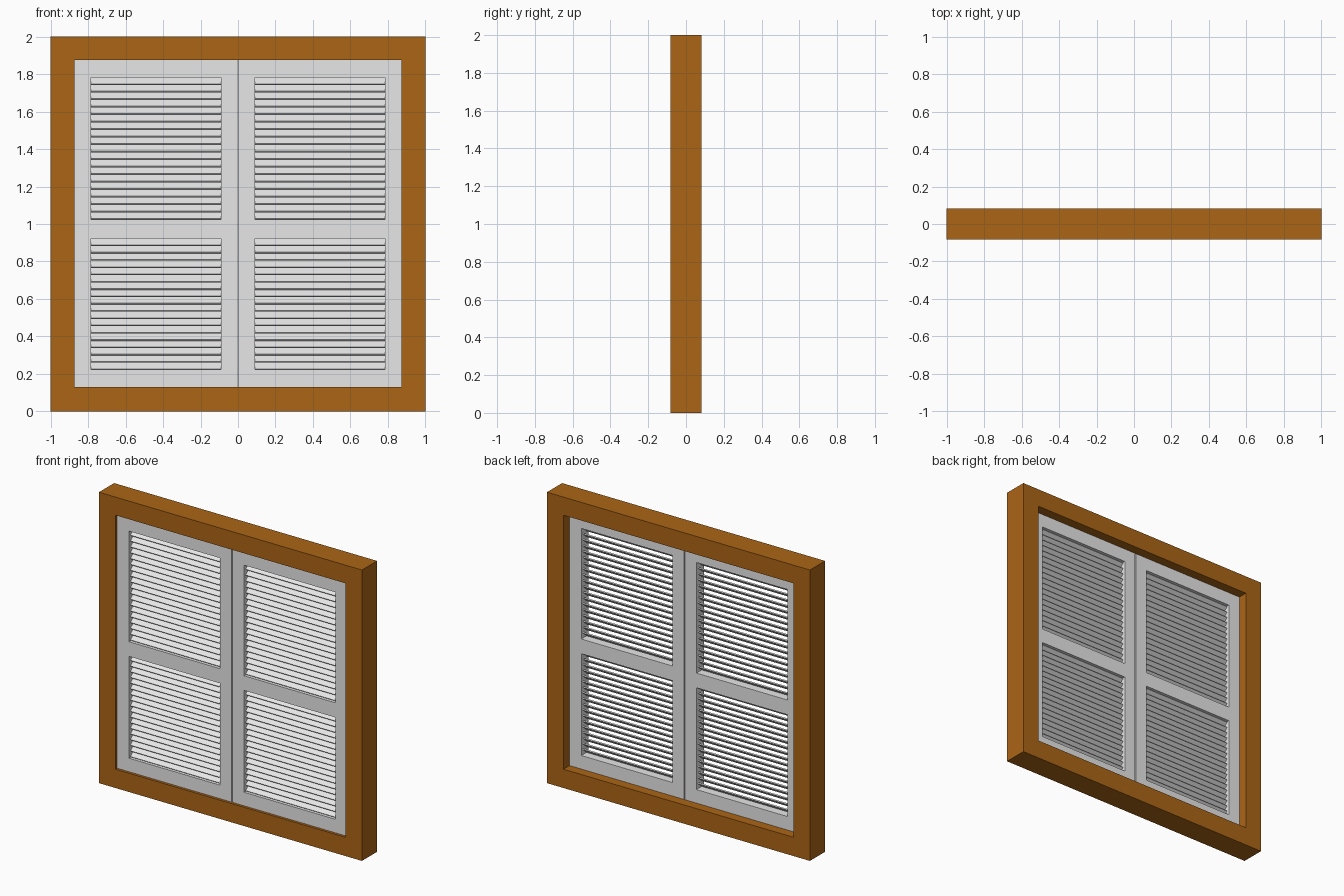
import bpy
import math

if "Cube" in bpy.data.objects:
    bpy.data.objects.remove(bpy.data.objects["Cube"], do_unlink=True)


def material(name, color):
    m = bpy.data.materials.new(name)
    m.use_nodes = True
    m.diffuse_color = color
    m.node_tree.nodes["Principled BSDF"].inputs["Base Color"].default_value = color
    return m


wood = material("brown wood", (0.41, 0.13, 0.008, 1))
paint = material("light grey paint", (0.8, 0.8, 0.8, 1))


def box(name, x, y, z, mat):
    """Box spanning the given (low, high) ranges."""
    bpy.ops.mesh.primitive_cube_add(size=1, location=[sum(r) / 2 for r in (x, y, z)])
    ob = bpy.context.object
    ob.name = name
    ob.scale = [r[1] - r[0] for r in (x, y, z)]
    bpy.ops.object.transform_apply(location=False, rotation=False, scale=True)
    ob.data.materials.append(mat)
    return ob


# Outer frame
DEPTH = (-0.082, 0.082)
INNER, LOW, HIGH = 0.874, 0.129, 1.875
box("frame_bottom", (-1, 1), DEPTH, (0, LOW), wood)
box("frame_top", (-1, 1), DEPTH, (HIGH, 2), wood)
box("frame_left", (INNER, 1), DEPTH, (LOW, HIGH), wood)
box("frame_right", (-1, -INNER), DEPTH, (LOW, HIGH), wood)

# Shutter leaves, set close to the front of the frame
LEAF = (-0.064, 0.016)
MID = sum(LEAF) / 2
OPEN_X = (0.091, 0.785)
OPENINGS = {"lower": (0.222, 0.922), "upper": (1.023, 1.783)}
PITCH, TILT = 0.04, math.radians(40)


def mirrored(r, s):
    return tuple(sorted((r[0] * s, r[1] * s)))


for side, s in (("left", 1), ("right", -1)):
    box(side + "_inner_stile", mirrored((0.003, OPEN_X[0]), s), LEAF, (LOW, HIGH), paint)
    box(side + "_outer_stile", mirrored((OPEN_X[1], INNER), s), LEAF, (LOW, HIGH), paint)
    span = mirrored(OPEN_X, s)
    rails = {"bottom": (LOW, OPENINGS["lower"][0]),
             "middle": (OPENINGS["lower"][1], OPENINGS["upper"][0]),
             "top": (OPENINGS["upper"][1], HIGH)}
    for part, z in rails.items():
        box(f"{side}_{part}_rail", span, LEAF, z, paint)

    # Louvre slats, sloping down towards the front
    for part, (z0, z1) in OPENINGS.items():
        count = round((z1 - z0) / PITCH)
        step = (z1 - z0) / count
        slat = box(f"{side}_{part}_slats", span, (MID - 0.027, MID + 0.027),
                   (z0 + step / 2 - 0.004, z0 + step / 2 + 0.004), paint)
        slat.rotation_euler.x = TILT
        bpy.ops.object.transform_apply(location=False, rotation=True, scale=False)
        rows = slat.modifiers.new("rows", "ARRAY")
        rows.count = count
        rows.use_relative_offset = False
        rows.use_constant_offset = True
        rows.constant_offset_displace = (0, 0, step)
